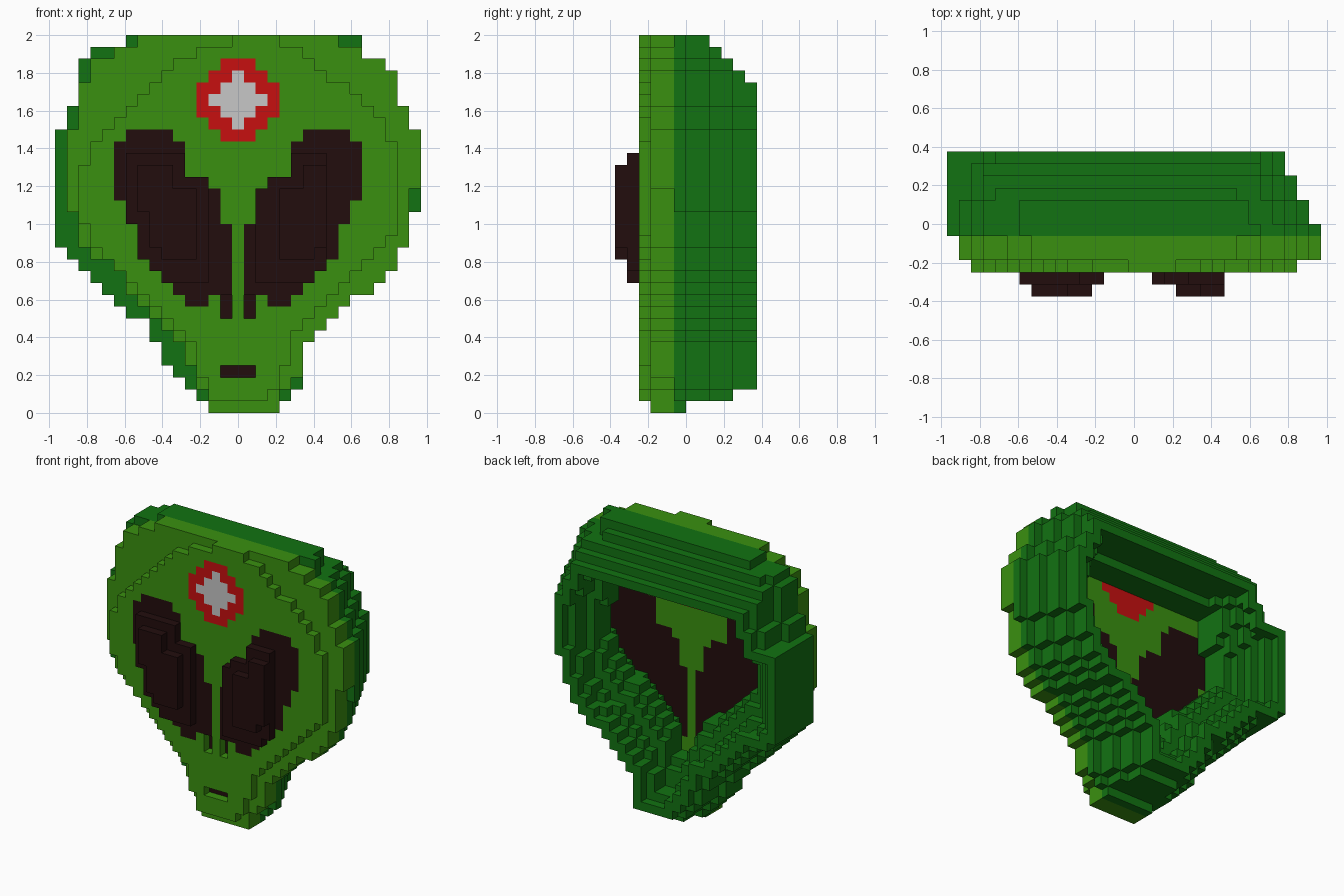
import bpy, bmesh
from mathutils import Vector

if "Cube" in bpy.data.objects:
    bpy.data.objects.remove(bpy.data.objects["Cube"])

S = 0.0625                     # edge of one block
COLS, ROWS, DEPTH = 31, 32, 12


def material(name, rgb):
    m = bpy.data.materials.new(name)
    m.use_nodes = True
    m.diffuse_color = (*rgb, 1)
    m.node_tree.nodes["Principled BSDF"].inputs["Base Color"].default_value = (*rgb, 1)
    return m


LIGHT = material("light green", (0.042, 0.28, 0.005))
DARK = material("dark green", (0.006, 0.17, 0.006))
BLACK = material("near black", (0.016, 0.004, 0.004))
RED = material("red", (0.57, 0.005, 0.005))
GREY = material("pale grey", (0.57, 0.57, 0.57))


def outline(left, right):
    """Cells (column, row) from indent letters, read from the top row down."""
    cells = set()
    for i, (a, b) in enumerate(zip(left, right)):
        lo, hi = ord(a) - ord("a"), COLS - (ord(b) - ord("a"))
        cells |= {(c, ROWS - 1 - i) for c in range(lo, hi)}
    return cells


def inset(cells, n, v):
    """Shrink an outline by n sideways and v up and down."""
    d, e = round(n * 0.7), round(v * 0.7)
    steps = [(n, 0), (-n, 0), (0, v), (0, -v), (d, e), (d, -e), (-d, e), (-d, -e)]
    return {(c, r) for c, r in cells
            if all((c + x, r + z) in cells for x, z in steps)}


def layer(cells, k):
    return {(c, k, r) for c, r in cells}


# Head outlines, from the front plate to the full rim
FRONT = outline("pmkjihgfeddcccccddefghijklmmmnnz",
                "mkjigfeddccccccccdefghijklllmmnz")
FACE = outline("hfddccccbbbbbbbcccdfgghijkllmmnn",
               "hfdcccbbaaaaabbbbbccdeghijkkklmm")
RIM = outline("gdccccbbaaaaaaaaaabcdefgiijjklmn",
              "ffdcccbbaaaaaaabbbccdeghijkkkklm")

# Slanted eyes: the right one as spans, then mirrored
left_edge, right_edge = "gfffffgghhhijkl", "klllnoooppppppn"
eye = {(c, 23 - i) for i, (a, b) in enumerate(zip(left_edge, right_edge))
       for c in range(ord(a) - ord("a"), ord(b) - ord("a"))}
eye -= {(14, 18), (14, 17)} - {(14, 17)}
eye_left = {(30 - c, r) for c, r in eye if c < 14 or r < 17}

# Badge, nostrils and mouth
disc = {(c, r) for c in range(12, 19) for r in range(23, 30)
        if abs(c - 15) + abs(r - 26) <= 4}
star = {(c, r) for c, r in disc if abs(c - 15) + abs(r - 26) <= 2}
nostril_cells = {(c, r) for c in (14, 16) for r in (8, 9)}
mouth_cells = {(c, 3) for c in (14, 15, 16)}
holes = nostril_cells | mouth_cells

# Face plate, three blocks thick
marks = eye | eye_left | disc | holes
face = layer(FRONT - marks, 2)
for k in (3, 4):
    face |= layer(FACE - (marks if k == 3 else marks - mouth_cells), k)

# Hollow shell, whose walls thin and close in toward the back
shell = set()
for k in range(5, DEPTH):
    taper, top = (k - 4) // 2, ROWS - max(0, k - 7)
    bottom = 0 if k == 5 else 1 if k < 10 else 2
    ring = {(c, r) for c, r in RIM
            if (c + taper, r) in RIM and bottom <= r < top}
    back = (k - 5) // 3
    ring = {(c, r) for c, r in ring
            if 12 < r < 24 or (c - back, r) in RIM}
    n = min(5, DEPTH - k)
    shell |= layer(ring - inset(ring, n, n + (n == 5)), k)


def bulging_eye(cells, low, high):
    """Eye through the plate, with two raised steps in front."""
    blocks = set()
    for k in (2, 3, 4):
        blocks |= layer(cells, k)
    blocks |= layer({(c, r) for c, r in cells
                     if low[0] <= c < low[1] and 11 <= r < 22}, 1)
    blocks |= layer({(c, r) for c, r in inset(cells, 1, 1)
                     if high[0] <= c < high[1] and 13 <= r < 21}, 0)
    return blocks


def through(cells, first, last):
    return {(c, k, r) for c, r in cells for k in range(first, last + 1)}


parts = [
    ("face_plate", face, LIGHT),
    ("head_shell", shell, DARK),
    ("right_eye", bulging_eye(eye, (6, 13), (7, 12)), BLACK),
    ("left_eye", bulging_eye(eye_left, (17, 23), (19, 23)), BLACK),
    ("badge", through(disc - star, 2, 4) | layer(star, 4), RED),
    ("badge_centre", through(star, 2, 3), GREY),
    ("nostrils", through(nostril_cells, 3, 4), BLACK),
    ("mouth", through(mouth_cells, 3, 3), BLACK),
]
solid = set().union(*(cells for _, cells, _ in parts))
origin = Vector((-COLS * S / 2, -DEPTH * S / 2, 0))


def block_object(name, cells, mat):
    """One mesh of the block faces that are open to the air."""
    bm = bmesh.new()
    verts = {}

    def vert(p):
        if p not in verts:
            verts[p] = bm.verts.new(origin + Vector(p) * S)
        return verts[p]

    for cell in sorted(cells):
        for axis in range(3):
            u, w = (axis + 1) % 3, (axis + 2) % 3
            for side in (0, 1):
                near = list(cell)
                near[axis] += 2 * side - 1
                if tuple(near) in solid:
                    continue
                corners = []
                for a, b in ((0, 0), (1, 0), (1, 1), (0, 1)):
                    p = list(cell)
                    p[axis] += side
                    p[u] += a
                    p[w] += b
                    corners.append(vert(tuple(p)))
                bm.faces.new(corners if side else corners[::-1])
    mesh = bpy.data.meshes.new(name)
    bm.to_mesh(mesh)
    bm.free()
    mesh.materials.append(mat)
    obj = bpy.data.objects.new(name, mesh)
    bpy.context.collection.objects.link(obj)


for part in parts:
    block_object(*part)
